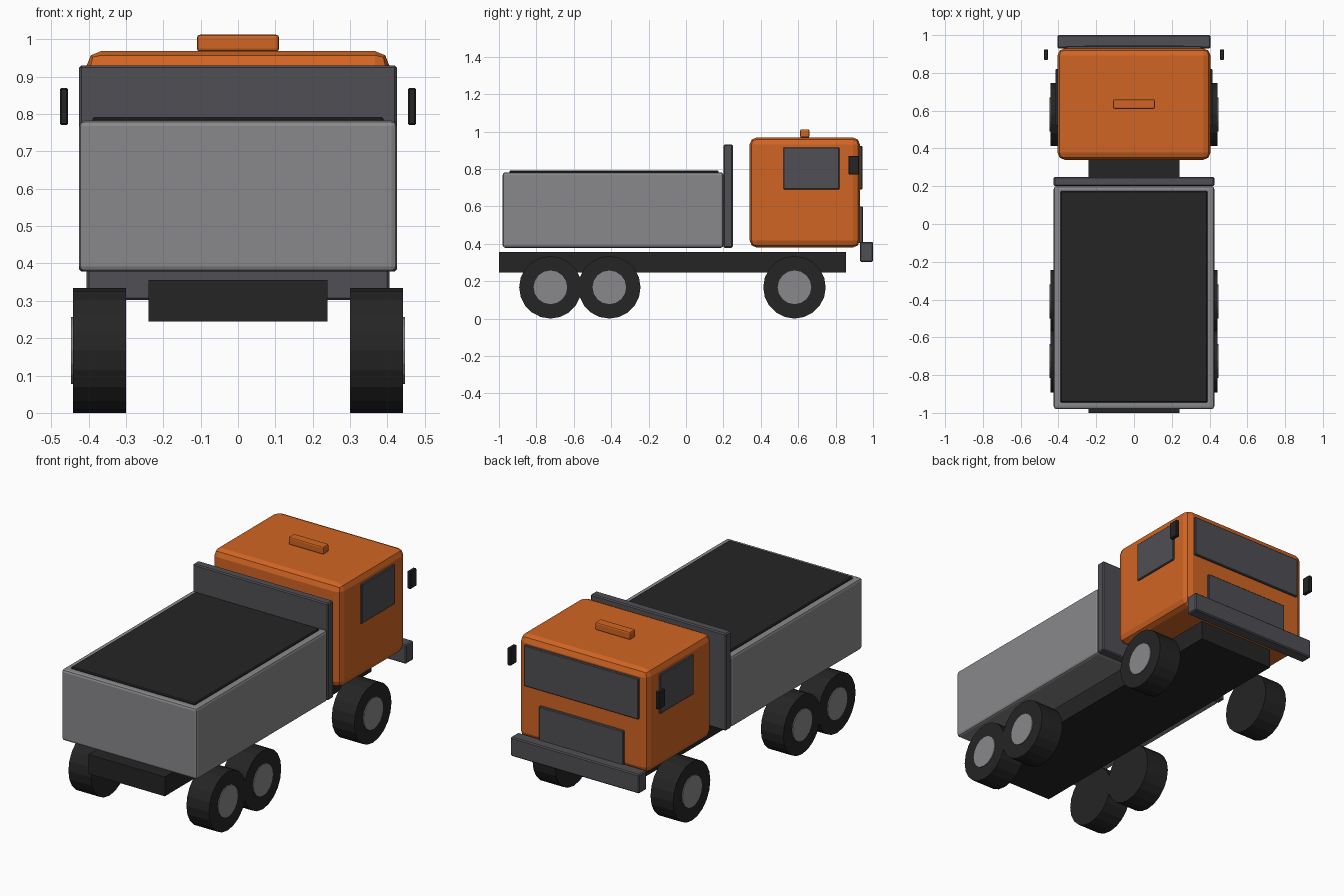
import bpy
import math

default = bpy.data.objects.get("Cube")
if default:
    bpy.data.objects.remove(default, do_unlink=True)


def material(name, r, g, b):
    mat = bpy.data.materials.new(name)
    mat.use_nodes = True
    mat.diffuse_color = (r, g, b, 1)
    for node in mat.node_tree.nodes:
        if node.type == 'BSDF_PRINCIPLED':
            node.inputs["Base Color"].default_value = (r, g, b, 1)
    return mat


orange = material("orange_paint", 0.64, 0.13, 0.017)
grey = material("light_grey_metal", 0.25, 0.25, 0.26)
charcoal = material("charcoal", 0.08, 0.08, 0.09)
black = material("black_rubber", 0.018, 0.018, 0.018)


def box(name, mat, x, y, z, bevel=0.0, segments=2):
    """Box spanning the (min, max) ranges, with optional rounded edges."""
    spans = (x, y, z)
    bpy.ops.mesh.primitive_cube_add(size=1, location=[(a + b) / 2 for a, b in spans])
    obj = bpy.context.object
    obj.name = name
    obj.scale = [b - a for a, b in spans]
    bpy.ops.object.transform_apply(location=False, rotation=False, scale=True)
    obj.data.materials.append(mat)
    if bevel:
        mod = obj.modifiers.new("rounded_edges", 'BEVEL')
        mod.width = bevel
        mod.segments = segments
    return obj


def disc(name, mat, radius, x, y, z, sides):
    """Cylinder lying along x between the (min, max) range."""
    bpy.ops.mesh.primitive_cylinder_add(
        vertices=sides, radius=radius, depth=x[1] - x[0],
        location=((x[0] + x[1]) / 2, y, z), rotation=(0, math.pi / 2, 0))
    obj = bpy.context.object
    obj.name = name
    obj.data.materials.append(mat)
    return obj


def span(side, inner, outer):
    return tuple(sorted((side * inner, side * outer)))


# Chassis
box("chassis", black, (-0.24, 0.24), (-1.0, 0.855), (0.245, 0.355))

# Load bed, its load and the headboard
box("load_bed", grey, (-0.425, 0.425), (-0.98, 0.20), (0.378, 0.782), 0.014)
box("load", black, (-0.39, 0.39), (-0.945, 0.175), (0.70, 0.792), 0.005, 1)
box("headboard", charcoal, (-0.425, 0.425), (0.20, 0.25), (0.378, 0.93), 0.006, 1)

# Cab with roof beacon, windscreen, grille and bumper
box("cab", orange, (-0.405, 0.405), (0.34, 0.93), (0.38, 0.968), 0.038)
box("roof_beacon", orange, (-0.11, 0.11), (0.61, 0.66), (0.967, 1.012), 0.008)
box("windscreen", charcoal, (-0.36, 0.36), (0.92, 0.943), (0.69, 0.922), 0.004, 1)
box("grille", charcoal, (-0.265, 0.265), (0.92, 0.945), (0.405, 0.60), 0.004, 1)
box("bumper", charcoal, (-0.405, 0.405), (0.93, 1.0), (0.302, 0.41), 0.006, 1)

# Side windows, mirrors and wheels
for side, label in ((1, "left"), (-1, "right")):
    box(label + "_window", charcoal, span(side, 0.39, 0.415), (0.52, 0.82), (0.69, 0.915), 0.004, 1)
    box(label + "_mirror", black, span(side, 0.455, 0.477), (0.868, 0.925), (0.77, 0.87), 0.004, 1)
    for axle, y in (("front", 0.58), ("middle", -0.41), ("rear", -0.725)):
        disc(f"{label}_{axle}_tyre", black, 0.167, span(side, 0.30, 0.442), y, 0.167, 20)
        disc(f"{label}_{axle}_hub", grey, 0.09, span(side, 0.31, 0.447), y, 0.167, 16)
